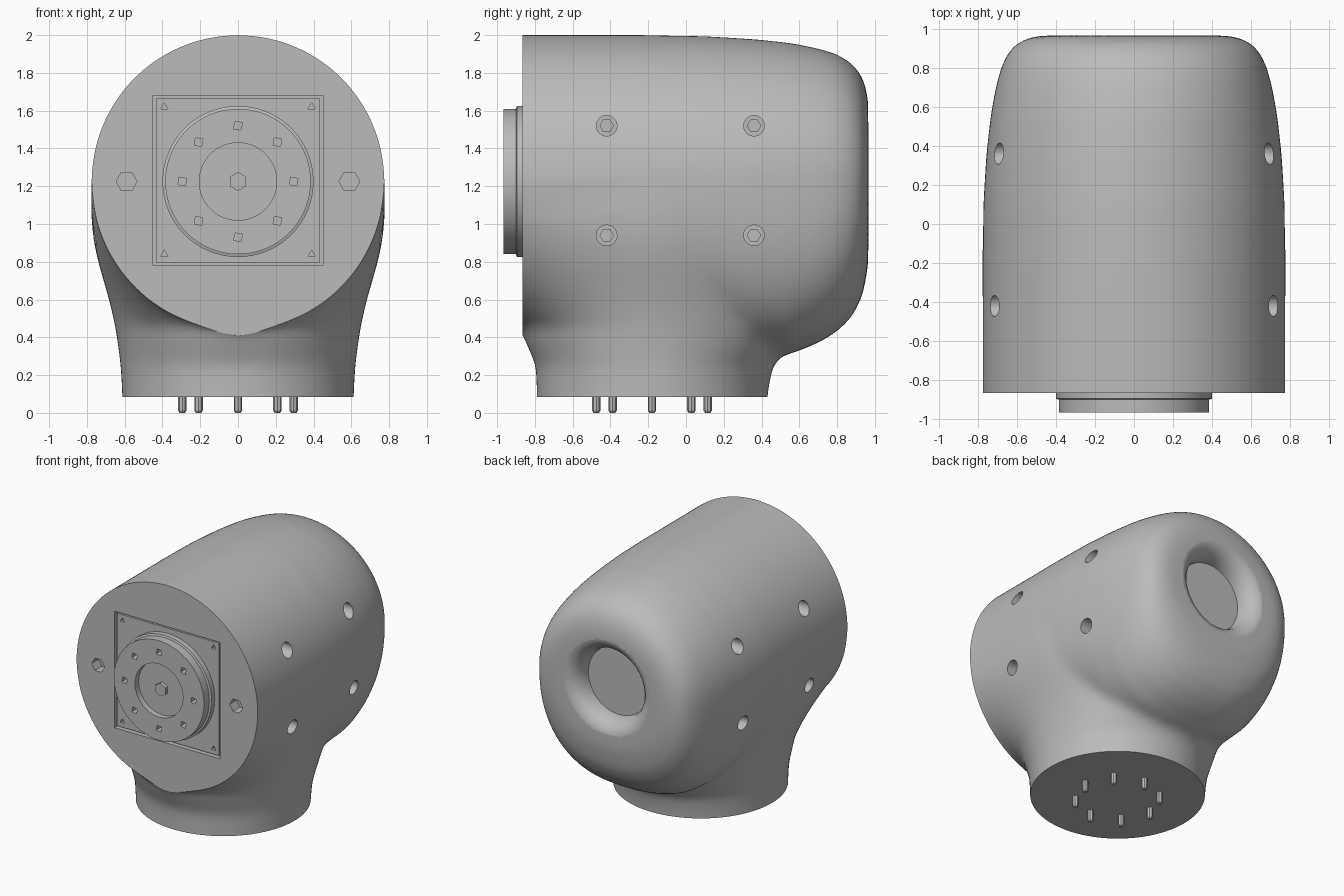
import bpy, bmesh
from math import sin, cos, pi, radians, sqrt, copysign
from mathutils import Vector

old = bpy.data.objects.get("Cube")
if old:
    bpy.data.objects.remove(old, do_unlink=True)

GREY = (0.5, 0.5, 0.5, 1)
grey = bpy.data.materials.new("housing grey")
grey.use_nodes = True
grey.diffuse_color = GREY
grey.node_tree.nodes["Principled BSDF"].inputs["Base Color"].default_value = GREY

AXIS_Z = 1.225     # height of the horizontal drive axis
RADIUS = 0.775     # radius of the front face
NECK_Y = -0.18     # centre of the base
FRONT_Y = -0.865
BASE_Z = 0.085


def loft(bm, rings):
    """Skin a list of equal rings and cap both ends."""
    loops = [[bm.verts.new(p) for p in ring] for ring in rings]
    n = len(loops[0])
    faces = [bm.faces.new(loops[0]), bm.faces.new(loops[-1])]
    for a, b in zip(loops, loops[1:]):
        for i in range(n):
            j = (i + 1) % n
            faces.append(bm.faces.new((a[i], a[j], b[j], b[i])))
    bmesh.ops.recalc_face_normals(bm, faces=faces)


def lathe(bm, axis, centre, profile, sides=64, turn=0.0):
    """Turn (radius, position) points around the x, y or z axis."""
    u, v, w = {"x": ((0, 1, 0), (0, 0, 1), (1, 0, 0)),
               "y": ((1, 0, 0), (0, 0, 1), (0, 1, 0)),
               "z": ((1, 0, 0), (0, 1, 0), (0, 0, 1))}[axis]
    u, v, w, c = Vector(u), Vector(v), Vector(w), Vector(centre)
    angles = [turn + 2 * pi * i / sides for i in range(sides)]
    loft(bm, [[c + w * p + (u * cos(a) + v * sin(a)) * r for a in angles]
              for r, p in profile])


def make(name, bm):
    mesh = bpy.data.meshes.new(name)
    bm.to_mesh(mesh)
    bm.free()
    obj = bpy.data.objects.new(name, mesh)
    bpy.context.collection.objects.link(obj)
    mesh.materials.append(grey)
    return obj


def apply(obj):
    bpy.context.view_layer.update()
    graph = bpy.context.evaluated_depsgraph_get()
    mesh = bpy.data.meshes.new_from_object(obj.evaluated_get(graph))
    obj.modifiers.clear()
    obj.data = mesh
    mesh.materials.clear()
    mesh.materials.append(grey)


def cut(obj, bm):
    cutter = make(obj.name + "_cutter", bm)
    cutter.hide_render = True
    mod = obj.modifiers.new("holes", "BOOLEAN")
    mod.operation, mod.solver, mod.object = "DIFFERENCE", "EXACT", cutter
    apply(obj)
    bpy.data.objects.remove(cutter, do_unlink=True)


def smooth(obj, angle=30):
    bpy.ops.object.select_all(action="DESELECT")
    obj.select_set(True)
    bpy.context.view_layer.objects.active = obj
    bpy.ops.object.shade_smooth_by_angle(angle=radians(angle))


def circle_spots(radius):
    return [(radius * cos(k * pi / 4), radius * sin(k * pi / 4)) for k in range(8)]


TURNS = [2 * pi * i / 96 for i in range(96)]


def barrel_ring(y, width, top, low, power):
    """Round above the axis, fuller below it by the given power."""
    ring = []
    for a in TURNS:
        c, s = cos(a), sin(a)
        if s > 0:
            ring.append((width * c, y, AXIS_Z + s * (top - AXIS_Z)))
        else:
            x = copysign(abs(c) ** (2 / power), c)
            ring.append((width * x, y, AXIS_Z - abs(s) ** (2 / power) * (AXIS_Z - low)))
    return ring


def neck_ring(z, width, front, back):
    """Oval whose front runs out onto the edge of the round front face."""
    if z > AXIS_Z - RADIUS:
        chord = sqrt(RADIUS ** 2 - (z - AXIS_Z) ** 2)
        front = min(3, front / sqrt(1 - (chord / width) ** 2))
    return [(width * cos(a), NECK_Y + sin(a) * (back if sin(a) > 0 else front), z)
            for a in TURNS]


# Housing: barrel (y, half width, top, bottom, lower fullness)
barrel = [(-1.1, .775, 2.0, .45, 2), (-.6, .775, 2.0, .45, 2), (-.2, .775, 2.0, .42, 2.2),
          (.1, .772, 1.995, .37, 2.5), (.35, .757, 1.98, .31, 2.6), (.55, .735, 1.96, .31, 2.6),
          (.7, .708, 1.93, .37, 2.6), (.8, .682, 1.9, .43, 2.5), (.88, .645, 1.85, .51, 2.4),
          (.935, .59, 1.78, .62, 2.3), (.965, .5, 1.67, .78, 2.2)]
# Neck (z, half width, reach to the front, reach to the back)
neck = [(-.1, .613, .61, .61), (.085, .613, .61, .61), (.25, .622, .615, .64),
        (.33, .632, .65, .71), (.4, .642, .68, .76), (.45, .65, .685, .79),
        (.5, .66, .685, .82), (.58, .678, .685, .86), (.68, .706, .685, .89),
        (.8, .741, .685, .9), (.93, .768, .685, .9), (1.05, .777, .685, .9),
        (1.2, .776, .685, .9)]
bm = bmesh.new()
loft(bm, [barrel_ring(*row) for row in barrel])
loft(bm, [neck_ring(*row) for row in neck])
housing = make("housing", bm)

# Blend barrel and neck into one soft casting
remesh = housing.modifiers.new("blend", "REMESH")
remesh.mode, remesh.voxel_size = "VOXEL", 0.025
soften = housing.modifiers.new("soften", "SMOOTH")
soften.factor, soften.iterations = 0.5, 22
apply(housing)

# Trim flat front and base
bm = bmesh.new()
bm.from_mesh(housing.data)
for point, normal in (((0, FRONT_Y, 0), (0, -1, 0)), ((0, 0, BASE_Z), (0, 0, -1))):
    bmesh.ops.bisect_plane(bm, geom=bm.verts[:] + bm.edges[:] + bm.faces[:],
                           plane_co=point, plane_no=normal, clear_outer=True)
    bmesh.ops.holes_fill(bm, edges=[e for e in bm.edges if e.is_boundary], sides=0)
bmesh.ops.recalc_face_normals(bm, faces=bm.faces[:])
bm.to_mesh(housing.data)
bm.free()

# Square motor pocket, rear port, screw holes
side_holes = [(s, y, z) for s in (-1, 1) for y in (-.42, .36) for z in (.94, 1.52)]
bm = bmesh.new()
lathe(bm, "y", (0, 0, AXIS_Z + .005), [(.45 * 2 ** .5, -1.2), (.45 * 2 ** .5, -.82)], 4, pi / 4)
lathe(bm, "y", (0, 0, AXIS_Z + .02),
      [(.26, .82), (.265, .86), (.285, .91), (.315, .942), (.37, .972), (.43, 1.1)])
for x in (-.59, .59):
    lathe(bm, "y", (x, 0, AXIS_Z), [(.055, -1), (.055, -.78)], 6)
for s, y, z in side_holes:
    lathe(bm, "x", (0, y, z), [(.055, s * .56), (.055, s * 1.0)], 16)
cut(housing, bm)
smooth(housing)

# Screws sunk in the side holes
bm = bmesh.new()
for s, y, z in side_holes:
    lathe(bm, "x", (0, y, z), [(.038, s * .55), (.038, s * .61)], 6)
make("side_screws", bm)

# Motor plate with corner holes
bm = bmesh.new()
lathe(bm, "y", (0, 0, AXIS_Z + .005), [(.435 * 2 ** .5, -.855), (.435 * 2 ** .5, -.81)], 4, pi / 4)
plate = make("motor_plate", bm)
bm = bmesh.new()
for x in (-.39, .39):
    for z in (-.39, .39):
        lathe(bm, "y", (x, 0, AXIS_Z + .005 + z), [(.022, -.9), (.022, -.83)], 3, pi / 2)
cut(plate, bm)

# Output flange with central recess and bolt circle
bm = bmesh.new()
lathe(bm, "y", (0, 0, AXIS_Z), [(.40, -.84), (.40, -.895), (.385, -.9), (.385, -.965),
                                (.205, -.965), (.205, -.92)])
flange = make("output_flange", bm)
bm = bmesh.new()
for x, z in circle_spots(.295):
    lathe(bm, "y", (x, 0, AXIS_Z + z), [(.028, -1), (.028, -.91)], 4, pi / 5)
cut(flange, bm)
smooth(flange)

# Centre nut
bm = bmesh.new()
lathe(bm, "y", (0, 0, AXIS_Z), [(.05, -.91), (.05, -.95)], 6, pi / 6)
make("centre_nut", bm)

# Base pins
bm = bmesh.new()
for x, y in circle_spots(.295):
    lathe(bm, "z", (x, NECK_Y + y, 0), [(.014, 0), (.022, .012), (.022, .12)], 8)
make("base_pins", bm)
